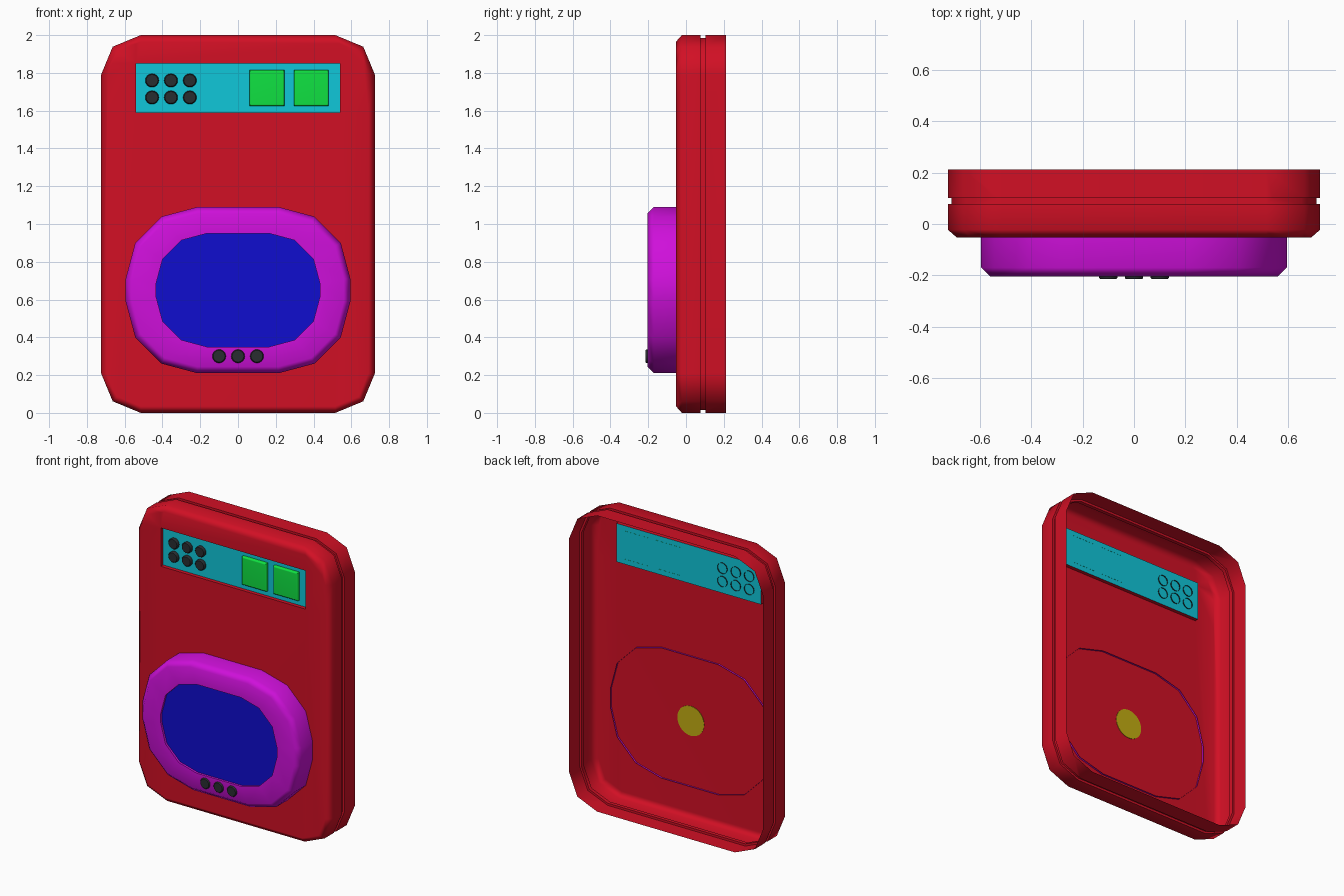
import bpy, bmesh
from math import radians, sin, cos
from mathutils import Vector

cube = bpy.data.objects.get("Cube")
if cube:
    bpy.data.objects.remove(cube, do_unlink=True)


def material(name, r, g, b):
    m = bpy.data.materials.new(name)
    m.use_nodes = True
    m.diffuse_color = (r, g, b, 1)
    bsdf = next(n for n in m.node_tree.nodes if n.type == 'BSDF_PRINCIPLED')
    bsdf.inputs["Base Color"].default_value = (r, g, b, 1)
    return m


red = material("red", 0.64, 0.005, 0.018)
cyan = material("cyan", 0.005, 0.57, 0.70)
green = material("green", 0.005, 0.76, 0.054)
blue = material("blue", 0.005, 0.004, 0.62)
purple = material("purple", 0.62, 0.005, 0.70)
black = material("black", 0.022, 0.027, 0.03)
yellow = material("yellow", 0.55, 0.42, 0.006)


def outline(hw, hh, r, seg):
    """Rounded rectangle, counterclockwise from the front."""
    pts = []
    for k, (sx, sz) in enumerate([(1, 1), (-1, 1), (-1, -1), (1, -1)]):
        for i in range(seg + 1):
            a = radians(90 * (k + (i / seg if seg else 0)))
            pts.append((sx * (hw - r) + r * cos(a), sz * (hh - r) + r * sin(a)))
    return pts


def loft(name, center, rings, seg, mats):
    """Open-backed shell through (half width, half height, radius, y) rings;
    the front cap takes the last material."""
    cx, cz = center
    bm = bmesh.new()
    loops = [[bm.verts.new((cx + x, y, cz + z)) for x, z in outline(hw, hh, r, seg)]
             for hw, hh, r, y in rings]
    for a, b in zip(loops, loops[1:]):
        for i in range(len(a)):
            j = (i + 1) % len(a)
            bm.faces.new((a[i], a[j], b[j], b[i]))
    bm.faces.new(loops[-1]).material_index = len(mats) - 1
    bmesh.ops.remove_doubles(bm, verts=bm.verts[:], dist=0.0001)
    me = bpy.data.meshes.new(name)
    for m in mats:
        me.materials.append(m)
    ob = bpy.data.objects.new(name, me)
    bpy.context.collection.objects.link(ob)
    bm.to_mesh(me)
    bm.free()
    return ob


def finish(ob):
    ob.data.shade_smooth()
    ob.data.set_sharp_from_angle(angle=radians(50))
    mod = ob.modifiers.new("weighted_normals", 'WEIGHTED_NORMAL')
    mod.keep_sharp = True


# Case: thin shell, open at the back, with a groove around the sides
W, H, R = 0.725, 1.0, 0.21
profile = [(0, 0.213), (0, 0.102), (0.015, 0.102), (0.015, 0.077),
           (0, 0.077), (0, -0.022), (0.035, -0.053)]
case = loft("case", (0, 1), [(W - d, H - d, R - d, y) for d, y in profile], 2, [red, cyan])

# Recessed control panel cut into the front of the case
bm = bmesh.new()
bm.from_mesh(case.data)
for co, no in [((-0.54, 0, 0), (1, 0, 0)), ((0.54, 0, 0), (1, 0, 0)),
               ((0, 0, 1.59), (0, 0, 1)), ((0, 0, 1.85), (0, 0, 1))]:
    bm.normal_update()
    front = [f for f in bm.faces if f.normal.y < -0.99]
    geom = set(front)
    for f in front:
        geom.update(f.edges, f.verts)
    bmesh.ops.bisect_plane(bm, geom=list(geom), plane_co=co, plane_no=no)
bm.normal_update()
for f in bm.faces:
    f.material_index = 0
panel = [f for f in bm.faces if f.normal.y < -0.99
         and (f.calc_center_median() - Vector((0, -0.053, 1.72))).length < 0.05]
bmesh.ops.inset_individual(bm, faces=panel, thickness=0, depth=-0.025)
for f in panel:
    f.material_index = 1
bm.to_mesh(case.data)
bm.free()
finish(case)

# Screen surround with a sunken screen
surround = [(0.595, 0.44, 0.38, -0.041), (0.595, 0.44, 0.38, -0.17),
            (0.56, 0.405, 0.345, -0.205), (0.435, 0.30, 0.27, -0.205),
            (0.435, 0.30, 0.27, -0.19)]
finish(loft("screen_surround", (0, 0.65), surround, 3, [purple, blue]))


# Round buttons
def round_button(name, x, z, back, front):
    r = 0.036
    rings = [(r, r, r, back), (r, r, r, front + 0.006), (r - 0.005,) * 3 + (front,)]
    finish(loft(name, (x, z), rings, 4, [black]))


for i in range(3):
    round_button(f"lower_button_{i}", -0.1 + 0.1 * i, 0.3, -0.195, -0.215)
    for j in range(2):
        round_button(f"upper_button_{i}_{j}", -0.455 + 0.1 * i, 1.67 + 0.09 * j, -0.021, -0.048)

# Square keys
for i, x in enumerate((0.153, 0.388)):
    rings = [(0.092, 0.095, 0, -0.027), (0.092, 0.095, 0, -0.044), (0.084, 0.087, 0, -0.051)]
    finish(loft(f"square_key_{i}", (x, 1.72), rings, 0, [green]))

# Round hub behind the screen, flush with the inside of the case
bpy.ops.mesh.primitive_cylinder_add(vertices=32, radius=0.1, depth=0.12,
                                    location=(0, -0.11, 0.65), rotation=(radians(90), 0, 0))
hub = bpy.context.object
hub.name = "hub"
hub.data.materials.append(yellow)
finish(hub)
